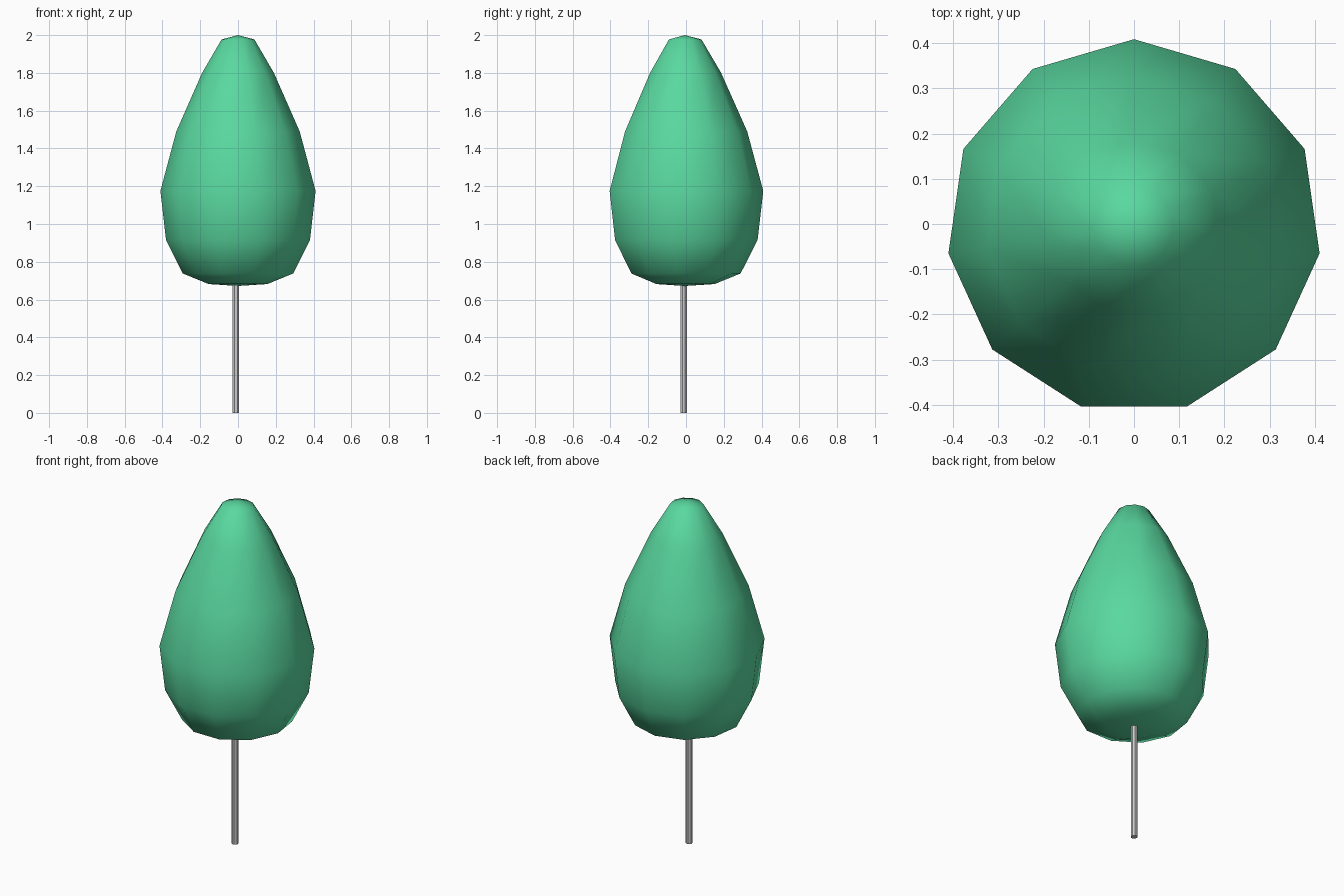
import bpy, bmesh
from math import sin, cos, pi

if "Cube" in bpy.data.objects:
    bpy.data.objects.remove(bpy.data.objects["Cube"])


def lathe(name, profile, sides, centre, start=pi / 2):
    """Revolve (radius, z) points; zero radius makes a pole, open ends are capped."""
    bm = bmesh.new()
    rings = []
    for r, z in profile:
        if r == 0:
            rings.append([bm.verts.new((centre[0], centre[1], z))])
        else:
            rings.append([bm.verts.new((centre[0] + r * cos(start + 2 * pi * i / sides),
                                        centre[1] + r * sin(start + 2 * pi * i / sides), z))
                          for i in range(sides)])
    for a, b in zip(rings, rings[1:]):
        for i in range(sides):
            j = (i + 1) % sides
            if len(a) == 1:
                bm.faces.new((a[0], b[j], b[i]))
            elif len(b) == 1:
                bm.faces.new((a[i], a[j], b[0]))
            else:
                bm.faces.new((a[i], a[j], b[j], b[i]))
    for ring in (rings[0], rings[-1]):
        if len(ring) > 1:
            bm.faces.new(ring)
    bmesh.ops.recalc_face_normals(bm, faces=bm.faces)
    mesh = bpy.data.meshes.new(name)
    bm.to_mesh(mesh)
    bm.free()
    obj = bpy.data.objects.new(name, mesh)
    bpy.context.collection.objects.link(obj)
    return obj


# Foliage: smooth-shaded, eleven-sided teardrop
foliage = lathe("foliage", [(0, 0.672), (0.157, 0.682), (0.295, 0.738), (0.385, 0.915),
                            (0.415, 1.175), (0.33, 1.49), (0.192, 1.80),
                            (0.088, 1.977), (0, 2.0)], 11, (0, -0.006))
foliage.data.polygons.foreach_set("use_smooth", [True] * len(foliage.data.polygons))
green = bpy.data.materials.new("foliage_green")
green.diffuse_color = (0.10, 0.69, 0.35, 1)
green.use_nodes = True
green.node_tree.nodes["Principled BSDF"].inputs["Base Color"].default_value = green.diffuse_color
foliage.data.materials.append(green)

# Trunk: thin straight pole, slightly off centre
trunk = lathe("trunk", [(0.0185, 0), (0.0185, 0.72)], 8, (-0.011, -0.012), pi / 8)
